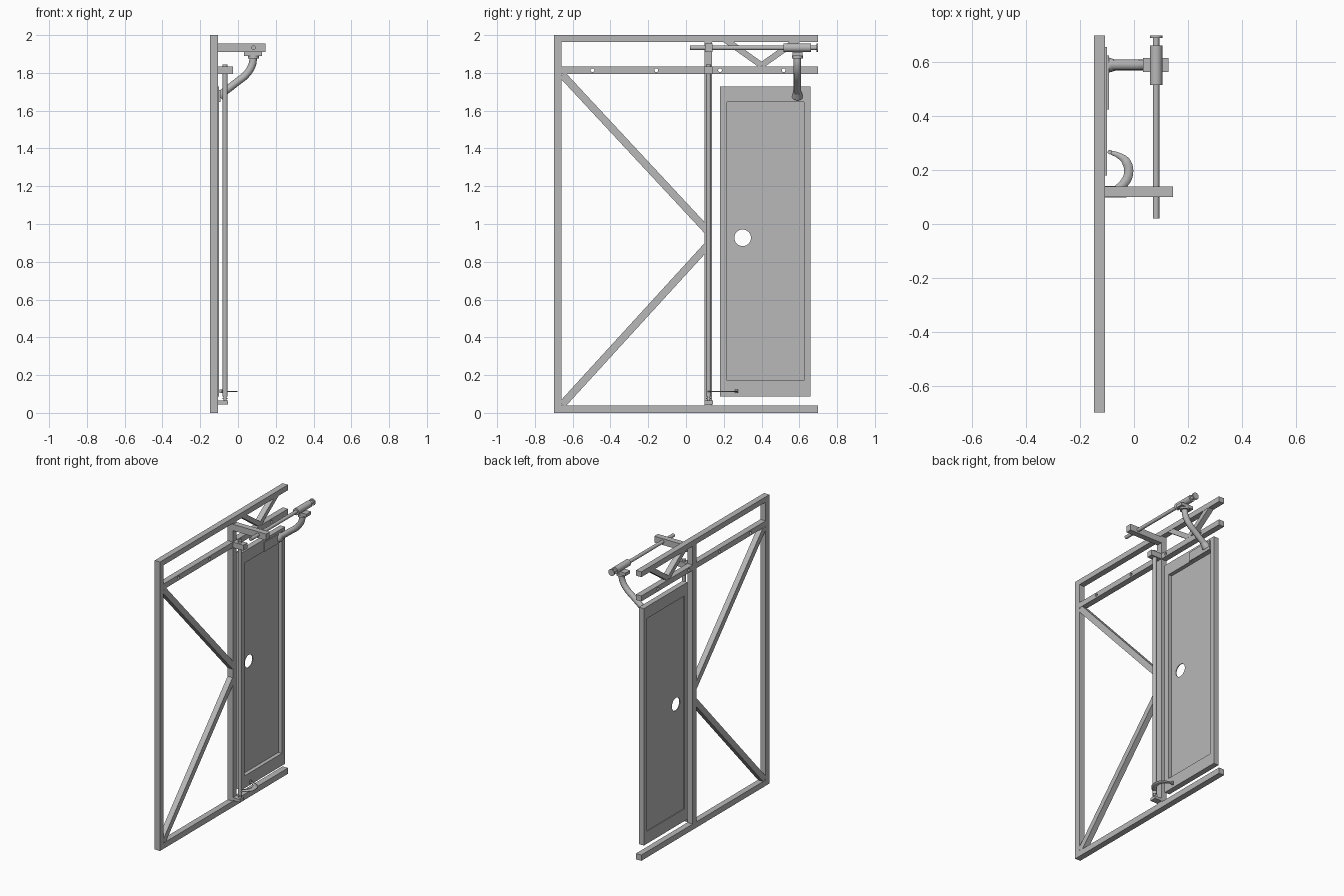
import bpy
import math
from mathutils import Vector

cube = bpy.data.objects.get("Cube")
if cube:
    bpy.data.objects.remove(cube, do_unlink=True)

steel = bpy.data.materials.new("grey_steel")
steel.use_nodes = True
grey = (0.48, 0.48, 0.48, 1)
steel.diffuse_color = grey
steel.node_tree.nodes["Principled BSDF"].inputs["Base Color"].default_value = grey


def finish(name, smooth=False):
    ob = bpy.context.object
    ob.name = name
    ob.data.materials.append(steel)
    if smooth:
        bpy.ops.object.shade_smooth_by_angle(angle=math.radians(40))
    return ob


def box(name, x, y, z):
    """Box from three (low, high) ranges."""
    bpy.ops.mesh.primitive_cube_add(size=1, location=[sum(r) / 2 for r in (x, y, z)])
    ob = bpy.context.object
    ob.scale = [r[1] - r[0] for r in (x, y, z)]
    bpy.ops.object.transform_apply(location=False, rotation=False)
    return finish(name)


def rod(name, a, b, r, r2=None, sides=24):
    """Round bar or cone between two points."""
    a, b = Vector(a), Vector(b)
    bpy.ops.mesh.primitive_cone_add(vertices=sides, radius1=r, radius2=r if r2 is None else r2,
                                    depth=(b - a).length, location=(a + b) / 2)
    bpy.context.object.rotation_euler = (b - a).to_track_quat('Z', 'Y').to_euler()
    return finish(name, True)


def brace(name, a, b, width):
    """Flat-sided bar in the frame plane between two (y, z) points."""
    dy, dz = b[0] - a[0], b[1] - a[1]
    bpy.ops.mesh.primitive_cube_add(size=1, location=(FX, (a[0] + b[0]) / 2, (a[1] + b[1]) / 2))
    ob = bpy.context.object
    ob.scale = (0.038, math.hypot(dy, dz), width)
    ob.rotation_euler = (math.atan2(dz, dy), 0, 0)
    return finish(name)


def drill(ob, y, z, r):
    """Cut a round hole along x."""
    cutter = rod("hole_cutter", (-0.3, y, z), (0.1, y, z), r, sides=32)
    mod = ob.modifiers.new("hole", 'BOOLEAN')
    mod.operation = 'DIFFERENCE'
    mod.solver = 'EXACT'
    mod.object = cutter
    bpy.context.view_layer.objects.active = ob
    bpy.ops.object.modifier_apply(modifier=mod.name)
    bpy.data.objects.remove(cutter, do_unlink=True)


def curve(name, points, **settings):
    """Smooth path through points, turned into a mesh."""
    cu = bpy.data.curves.new(name, 'CURVE')
    cu.dimensions = '3D'
    cu.resolution_u = 10
    for key, value in settings.items():
        setattr(cu, key, value)
    sp = cu.splines.new('BEZIER')
    sp.bezier_points.add(len(points) - 1)
    for bp, p in zip(sp.bezier_points, points):
        bp.co = p
        bp.handle_left_type = bp.handle_right_type = 'AUTO'
    ob = bpy.data.objects.new(name, cu)
    bpy.context.collection.objects.link(ob)
    bpy.ops.object.select_all(action='DESELECT')
    ob.select_set(True)
    bpy.context.view_layer.objects.active = ob
    bpy.ops.object.convert(target='MESH')
    return finish(name, True)


# Main frame
FRAME = (-0.148, -0.107)
FX = sum(FRAME) / 2
box("outer_post", FRAME, (-0.7, -0.66), (0, 2))
box("top_rail", FRAME, (-0.66, 0.7), (1.963, 2))
box("bottom_rail", FRAME, (-0.66, 0.7), (0, 0.04))
box("hinge_post", FRAME, (0.098, 0.138), (0.04, 1.963))
rail = box("middle_rail", FRAME, (-0.66, 0.7), (1.795, 1.833))
for y in (-0.495, -0.157, 0.18, 0.517):
    drill(rail, y, 1.814, 0.01)

# Diagonal bracing
brace("upper_diagonal", (-0.655, 1.79), (0.11, 0.968), 0.04)
brace("lower_diagonal", (-0.655, 0.045), (0.11, 0.882), 0.04)
for side in (-1, 1):
    brace("truss_brace", (0.40, 1.84), (0.40 + side * 0.195, 1.978), 0.032)

# Door: rim, recessed panel with a round opening, lock plate
DOOR = (-0.138, -0.10)
for y in ((0.18, 0.216), (0.624, 0.658)):
    box("door_stile", DOOR, y, (0.087, 1.727))
for z in ((0.087, 0.172), (1.645, 1.727)):
    box("door_crossbar", DOOR, (0.216, 0.624), z)
panel = box("door_panel", (-0.133, -0.127), (0.212, 0.628), (0.168, 1.65))
drill(panel, 0.30, 0.927, 0.044)
box("lock_plate", (-0.101, -0.093), (0.425, 0.626), (1.646, 1.71))

# Turning pole with its brackets
PX, PY = -0.068, 0.12
box("pole_top_bracket", (-0.107, -0.027), (0.098, 0.14), (1.795, 1.833))
box("pole_foot_bracket", (-0.107, -0.052), (0.098, 0.142), (0.045, 0.065))
rod("pole_pin", (PX, PY, 0.06), (PX, PY, 0.09), 0.008)
rod("pole_collar", (PX, PY, 0.073), (PX, PY, 0.08), 0.013)
rod("pole", (PX, PY, 0.088), (PX, PY, 1.845), 0.0135)

# Foot hook
hook = curve("foot_hook", [(PX, 0.125, 0.113), (-0.038, 0.15, 0.113), (-0.02, 0.19, 0.113),
                           (-0.03, 0.232, 0.113), (-0.055, 0.253, 0.113), (-0.088, 0.266, 0.113)],
             extrude=0.017, twist_mode='Z_UP')
# Lay the ribbon flat by moving its lower edge inward, then thicken it
centre = Vector((-0.075, 0.192))
for v in hook.data.vertices:
    out = (Vector(v.co.xy) - centre).normalized()
    taper = 0.017 if v.co.y < 0.23 else max(0.006, 0.017 - (v.co.y - 0.23) * 0.25)
    v.co.xy = Vector(v.co.xy) + out * (taper if v.co.z > 0.113 else -taper)
    v.co.z = 0.113
thick = hook.modifiers.new("thickness", 'SOLIDIFY')
thick.thickness = 0.006
thick.offset = 0
rod("hook_knob", (-0.09, 0.267, 0.104), (-0.09, 0.267, 0.124), 0.008)

# Slide arm, rod and sleeve
RX, RZ = 0.082, 1.933
box("support_arm", (-0.107, 0.145), (0.1, 0.14), (1.911, 1.955))
rod("slide_rod", (RX, 0.02, RZ), (RX, 0.695, RZ), 0.012)
rod("slide_sleeve", (RX, 0.517, RZ), (RX, 0.662, RZ), 0.023)
rod("rod_end_cap", (RX, 0.69, RZ), (RX, 0.7, RZ), 0.023)

# Clamp and bent door pipe
CY = 0.59
box("clamp_plate", (0.033, 0.128), (0.564, 0.616), (1.889, 1.91))
rod("clamp_collar", (RX, CY, 1.876), (RX, CY, 1.892), 0.03)
curve("bent_pipe", [(RX, CY, 1.89), (0.074, CY, 1.84), (0.042, CY, 1.79),
                    (-0.005, CY, 1.752), (-0.1, CY, 1.678)],
      bevel_depth=0.02, bevel_resolution=4, use_fill_caps=True)
rod("pipe_flare", (-0.098, CY, 1.676), (-0.07, CY, 1.7), 0.029, 0.02)
